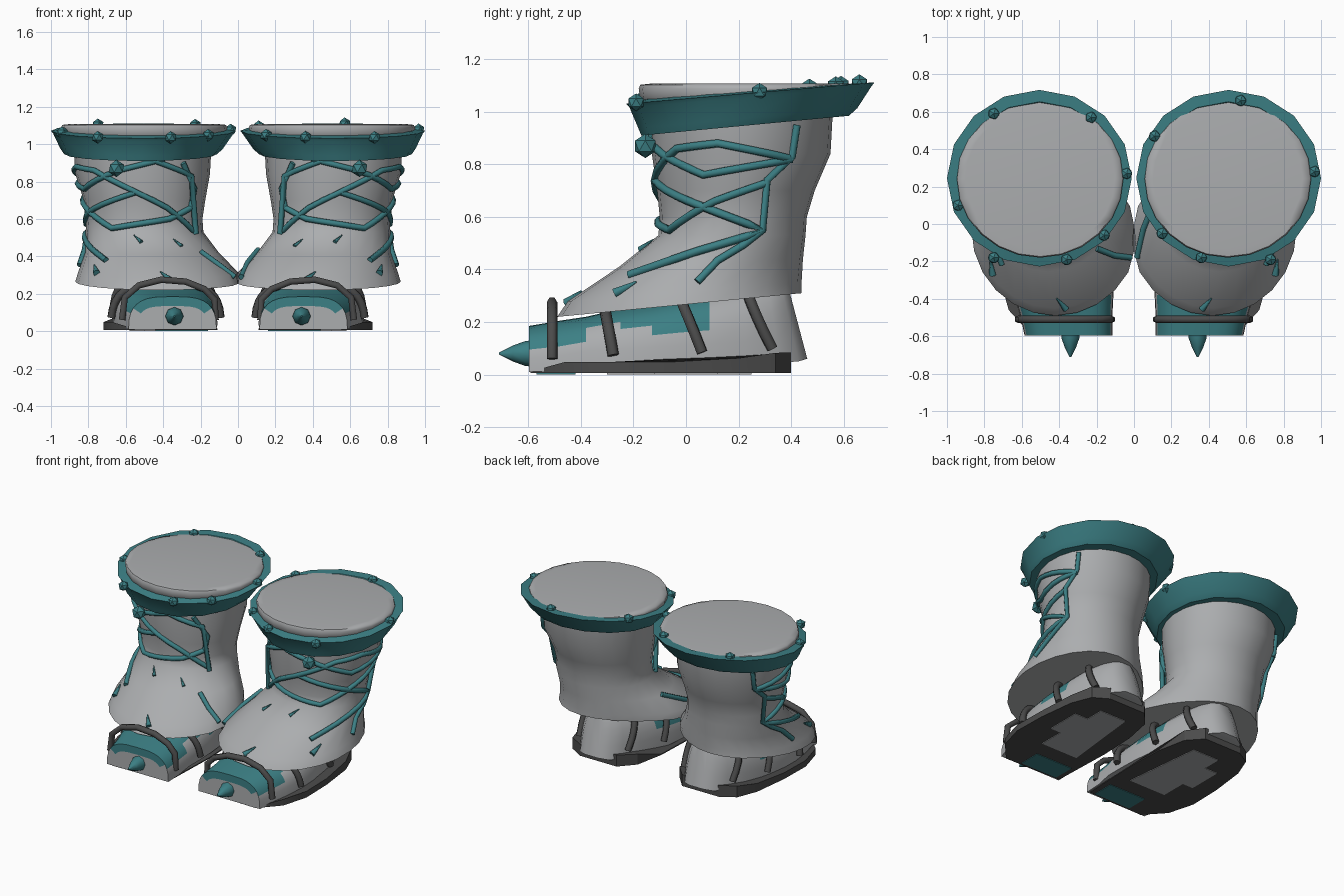
import bpy, bmesh, math
from mathutils import Vector

if "Cube" in bpy.data.objects:
    bpy.data.objects.remove(bpy.data.objects["Cube"])


def material(name, rgb):
    m = bpy.data.materials.new(name)
    m.diffuse_color = (*rgb, 1)
    m.use_nodes = True
    m.node_tree.nodes["Principled BSDF"].inputs["Base Color"].default_value = m.diffuse_color
    return m


GREY = material("pale grey", (0.41, 0.42, 0.43))
TEAL = material("teal", (0.045, 0.215, 0.235))
DARK = material("dark grey", (0.07, 0.07, 0.07))


def finish(bm, name, mats, mirror=True, angle=35):
    """Turn a bmesh into an object, mirrored to the other boot."""
    bmesh.ops.recalc_face_normals(bm, faces=bm.faces)
    me = bpy.data.meshes.new(name)
    bm.to_mesh(me)
    bm.free()
    for m in mats:
        me.materials.append(m)
    if angle:
        me.shade_smooth()
        me.set_sharp_from_angle(angle=math.radians(angle))
    ob = bpy.data.objects.new(name, me)
    bpy.context.collection.objects.link(ob)
    if mirror:
        ob.modifiers.new("other boot", 'MIRROR').use_mirror_merge = False
    return ob


def loft(rings, cap=True, close=False):
    bm = bmesh.new()
    vs = [[bm.verts.new(p) for p in r] for r in rings]
    n = len(vs[0])
    pairs = list(zip(vs, vs[1:])) + ([(vs[-1], vs[0])] if close else [])
    for a, b in pairs:
        for i in range(n):
            j = (i + 1) % n
            bm.faces.new((a[i], a[j], b[j], b[i]))
    if cap and not close:
        bm.faces.new(vs[0])
        bm.faces.new(vs[-1])
    return bm


def ring(z, tilt, cx, cy, rx, ry, n, narrow=0.0):
    """Ellipse on a plane that rises with y, narrowed at the back."""
    pts = []
    for i in range(n):
        a = math.tau * i / n
        back = narrow * max(0, -math.cos(a))
        y = cy - ry * math.cos(a)
        x = cx + 0.8 * back + rx * math.sin(a) * (1 - 1.5 * back)
        pts.append((max(0.0, x), y, z + tilt * y))
    return pts


def tube(name, pts, radius, mat, sides=(1, -1), taper=False):
    """Bent rod on both boots."""
    for side in sides:
        cu = bpy.data.curves.new(name, 'CURVE')
        cu.dimensions = '3D'
        cu.bevel_depth = radius
        cu.bevel_resolution = 1
        cu.use_fill_caps = True
        sp = cu.splines.new('POLY')
        sp.points.add(len(pts) - 1)
        for p, q in zip(sp.points, pts):
            p.co = (q[0] * side, q[1], q[2], 1)
        if taper:
            sp.points[-1].radius = 0.2
        cu.materials.append(mat)
        ob = bpy.data.objects.new(name, cu)
        bpy.context.collection.objects.link(ob)


# Shaft with flared hem: height, tilt, centre x and y, radius x and y
SHAFT = [(0.267, 0.097, 0.42, -0.025, 0.45, 0.465),
         (0.315, 0.08, 0.425, -0.005, 0.43, 0.445),
         (0.42, 0.04, 0.46, 0.095, 0.355, 0.35),
         (0.53, 0, 0.5, 0.175, 0.315, 0.28),
         (0.60, 0, 0.5, 0.18, 0.31, 0.28),
         (0.70, 0, 0.5, 0.19, 0.325, 0.30),
         (0.84, 0, 0.51, 0.21, 0.36, 0.34),
         (1.02, 0, 0.51, 0.215, 0.37, 0.345)]
finish(loft([ring(*r, 24, r[1]) for r in SHAFT]), "boot_shaft", [GREY], angle=50)


def on_shaft(deg, z):
    """Point on the shaft; 0 degrees is the front, positive is outward."""
    k = 0
    while k < len(SHAFT) - 2 and z > SHAFT[k + 1][0]:
        k += 1
    A, B = SHAFT[k], SHAFT[k + 1]
    t = (z - A[0]) / (B[0] - A[0])
    z0, tl, cx, cy, rx, ry = (u + (v - u) * t for u, v in zip(A, B))
    a = math.radians(deg)
    y = cy - (ry + 0.005) * math.cos(a)
    return Vector((max(0.0, cx + (rx + 0.005) * math.sin(a)), y, z0 + tl * y))


# Padded top closing the shaft
CAP = [(1.015, 0.40, 0.38), (1.04, 0.437, 0.415), (1.088, 0.445, 0.422),
       (1.103, 0.438, 0.416), (1.107, 0.40, 0.38)]
finish(loft([ring(z, 0, 0.502, 0.242, a, b, 24) for z, a, b in CAP]),
       "boot_top", [GREY], angle=60)

# Tilted flaring cuff
CUFF = [(0.930, 0.095, 0.515, 0.215, 0.35, 0.33),
        (0.926, 0.095, 0.52, 0.225, 0.41, 0.395),
        (0.955, 0.09, 0.515, 0.235, 0.435, 0.417),
        (1.035, 0.086, 0.506, 0.245, 0.482, 0.46),
        (1.050, 0.086, 0.506, 0.245, 0.494, 0.472),
        (1.060, 0.075, 0.504, 0.242, 0.435, 0.412)]
finish(loft([ring(*r, 16) for r in CUFF], close=True), "cuff", [TEAL], angle=30)

# Gems set along each cuff, and one on the lacing of each boot
GEMS = [(0.57, 0.66), (0.11, 0.47), (0.965, 0.28), (0.15, -0.05), (0.36, -0.18),
        (0.73, -0.19), (-0.75, 0.59), (-0.23, 0.57), (-0.04, 0.27), (-0.94, 0.1),
        (-0.16, -0.06), (-0.36, -0.19), (-0.75, -0.18)]
bm = bmesh.new()
spots = [(x, y, 1.052 + 0.086 * y, 0.034) for x, y in GEMS]
spots += [(s * 0.65, -0.155, 0.87, 0.046) for s in (1, -1)]
for x, y, z, r in spots:
    made = bmesh.ops.create_icosphere(bm, subdivisions=1, radius=r)
    bmesh.ops.translate(bm, verts=made["verts"], vec=(x, y, z))
finish(bm, "gems", [TEAL], mirror=False, angle=0)


def lace(knots, sides=(1, -1)):
    pts = []
    for (a0, z0), (a1, z1) in zip(knots, knots[1:]):
        steps = max(1, int(abs(a1 - a0) / 10))
        pts += [on_shaft(a0 + (a1 - a0) * i / steps, z0 + (z1 - z0) * i / steps)
                for i in range(steps)]
    pts.append(on_shaft(*knots[-1]))
    tube("lace", pts, 0.016, TEAL, sides)


# Laces wound on the shaft: angle and height pairs
for knots in [[(127, .95), (125, .83), (111, .74), (114, .55), (93, .43), (92, .35)],
              [(125, .82), (75, .88), (45, .86), (6, .74), (-22, .66), (-57, .53)],
              [(125, .82), (95, .79), (66, .76), (20, .86), (-18, .92)],
              [(111, .73), (75, .66), (33, .55), (-25, .6), (-50, .66)],
              [(8, .74), (65, .64), (114, .55), (75, .47), (42, .39)],
              [(-10, .91), (-46, .83), (-57, .52)],
              [(-36, .9), (-52, .76), (-50, .66)]]:
    lace(knots)

# Lace ends where the hems meet
lace([(-68, .305), (-92, .43)], (1,))
lace([(-68, .305), (-48, .43)], (-1,))

# Short barbs on the hem
for a, z, r in [(-8, .31, .018), (50, .33, .02), (-30, .46, .011), (6, .48, .011)]:
    tube("hem_barb", [on_shaft(a, z), on_shaft(a + 5, z + 0.035)], r, TEAL, taper=True)

# Foot: y, inner x, outer x, top height, bottom height
FOOT = [(-.597, .115, .585, .185, .01), (-.48, .115, .61, .205, .015),
        (-.38, .11, .64, .22, .035), (-.25, .11, .665, .25, .035),
        (-.13, .115, .67, .27, .035), (-.03, .125, .66, .29, .035),
        (.09, .15, .645, .31, .035), (.22, .19, .61, .33, .04),
        (.31, .24, .56, .345, .045), (.36, .29, .51, .35, .05),
        (.385, .35, .45, .35, .06)]


def foot_point(y, a, grow=0.0):
    k = 0
    while k < len(FOOT) - 2 and y > FOOT[k + 1][0]:
        k += 1
    A, B = FOOT[k], FOOT[k + 1]
    t = (y - A[0]) / (B[0] - A[0])
    x0, x1, top, low = (u + (v - u) * t for u, v in zip(A[1:], B[1:]))
    c, s = math.cos(a), max(0, math.sin(a))
    x = (x0 + x1) / 2 + ((x1 - x0) / 2 + grow) * math.copysign(abs(c) ** 0.6, c)
    z = low + (top + grow - low) * s ** 0.75
    lean = 0.09 * max(0, (y - 0.2) / 0.18) * (1 - z / 0.35)
    return Vector((x, y + lean, z))


N = 16
bm = loft([[foot_point(f[0], math.pi * i / N) for i in range(N + 1)] for f in FOOT])
bm.normal_update()
toe = min(bm.faces, key=lambda f: f.calc_center_median().y)
bmesh.ops.inset_region(bm, faces=[toe], thickness=0.05, use_even_offset=True)
for f in bm.faces:
    c = f.calc_center_median()
    painted = (c.y < -.38 and c.z > .1) or (-.38 < c.y < -.13 and c.z > .18) \
        or (-.13 < c.y < .09 and c.z > .16)
    f.material_index = int(painted and f is not toe)
finish(bm, "foot", [GREY, TEAL], angle=40)

# Toe spike
bm = loft([[(.34 + r * math.cos(math.tau * i / 8), y, .08 + r * math.sin(math.tau * i / 8))
            for i in range(8)]
           for y, r in [(-.57, .05), (-.61, .048), (-.66, .03), (-.712, .004)]])
finish(bm, "toe_spike", [TEAL], angle=50)

# Sole
OUTLINE = [(.125, -.58), (.55, -.592), (.67, -.46), (.72, -.28), (.715, -.05),
           (.685, .2), (.63, .34), (.53, .4), (.25, .4), (.16, .3), (.12, .1), (.11, -.15)]
bm = loft([[(x, y, .005) for x, y in OUTLINE],
           [(x, y, .012 + .036 * (x > .12 and y > -.55)
             + .036 * max(0, min(1, (y - .1) / .25))) for x, y in OUTLINE]])
finish(bm, "sole", [DARK], angle=30)


# Patches under the sole
def patch(name, corners, mat):
    bm = loft([[(x, y, z) for x, y in corners] for z in (0.001, .006)])
    finish(bm, name, [mat], angle=0)


patch("sole_patch", [(.22, -.3), (.5, -.3), (.5, -.12), (.58, -.12), (.58, .12),
                     (.48, .12), (.48, .25), (.28, .25)], GREY)
patch("toe_patch", [(.16, -.57), (.44, -.57), (.44, -.42), (.16, -.42)], TEAL)

# Toe hoop and leaning straps over the foot
tube("toe_hoop", [(x, -.51, z) for x, z in
                  [(.62, .06), (.605, .18), (.53, .245), (.41, .275), (.28, .265),
                   (.18, .225), (.125, .17), (.12, .06)]], 0.02, DARK)
for y_top, y_bottom in [(-.31, -.27), (-.03, .08), (.22, .31)]:
    pts = []
    for i in range(N + 1):
        a = math.pi * (0.03 + 0.94 * i / N)
        y = y_bottom + (y_top - y_bottom) * math.sin(a) ** 0.75
        pts.append(foot_point(y, a, 0.018))
    tube("foot_strap", pts, 0.022, DARK)
